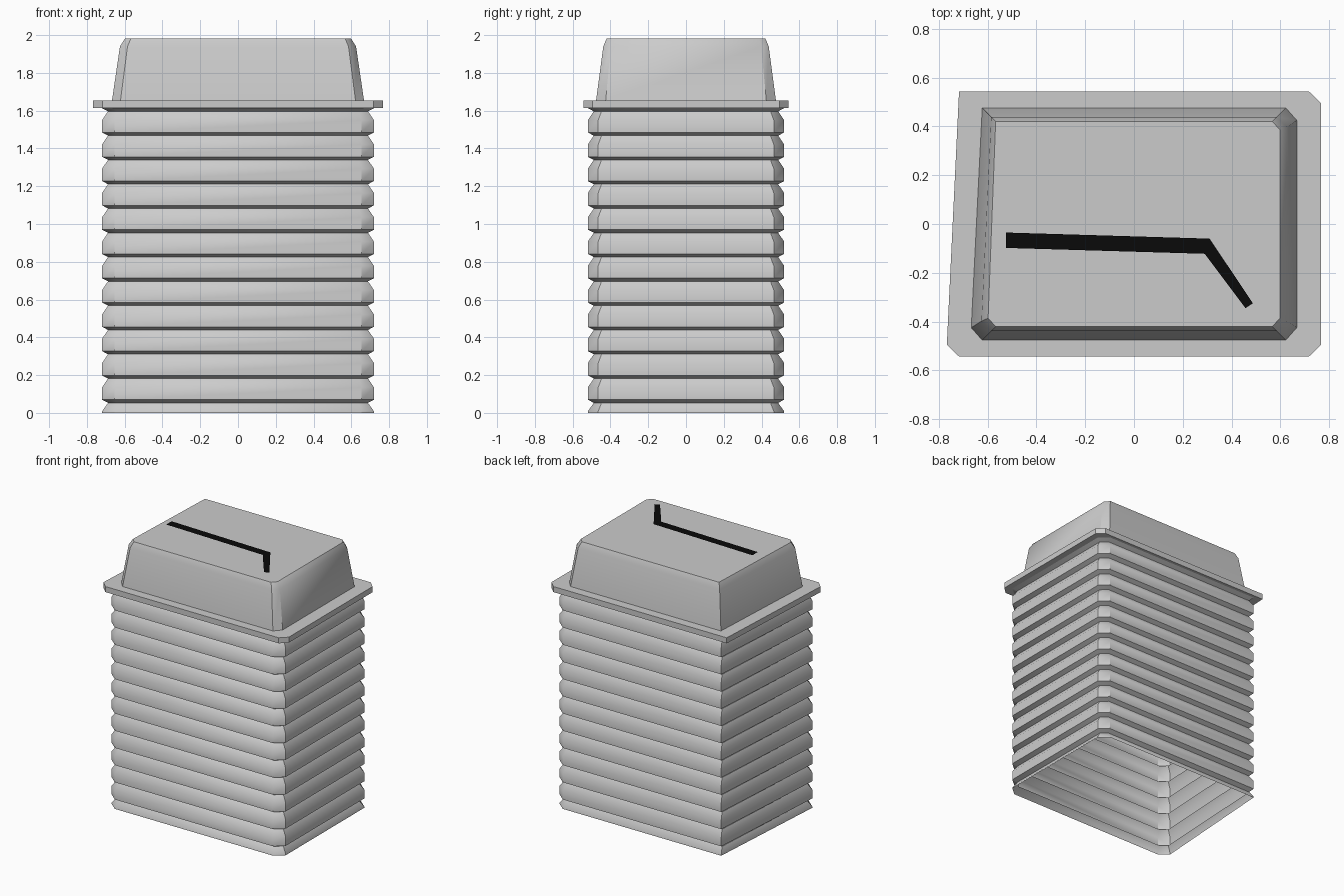
import bpy, bmesh, math

if "Cube" in bpy.data.objects:
    bpy.data.objects.remove(bpy.data.objects["Cube"])


def material(name, color):
    m = bpy.data.materials.new(name)
    m.use_nodes = True
    m.diffuse_color = color
    m.node_tree.nodes["Principled BSDF"].inputs["Base Color"].default_value = color
    return m


def outline(x, y, cx, cy):
    """Rectangle with three clipped corners; the back corner at -x is sharp."""
    return [(cx, -y), (x, -cy), (x, cy), (cx, y), (-cx, y), (-x, -cy), (-cx, -y)]


def loft(name, rings, mat, cap_top=False):
    """Skin a stack of (z, x, y, cx, cy) outlines."""
    bm = bmesh.new()
    loops = [[bm.verts.new((px, py, z)) for px, py in outline(*dims)]
             for z, *dims in rings]
    for low, high in zip(loops, loops[1:]):
        for i in range(len(low)):
            j = (i + 1) % len(low)
            bm.faces.new((low[i], low[j], high[j], high[i]))
    if cap_top:
        bm.faces.new(loops[-1])
    return finish(name, bm, mat)


def finish(name, bm, mat):
    mesh = bpy.data.meshes.new(name)
    bm.to_mesh(mesh)
    bm.free()
    mesh.materials.append(mat)
    ob = bpy.data.objects.new(name, mesh)
    bpy.context.collection.objects.link(ob)
    bpy.ops.object.select_all(action="DESELECT")
    ob.select_set(True)
    bpy.context.view_layer.objects.active = ob
    bpy.ops.object.shade_smooth_by_angle(angle=math.radians(38))
    return ob


grey = material("light_grey", (0.6, 0.6, 0.6, 1))
black = material("black", (0.003, 0.003, 0.003, 1))

# Ribbed hollow body, open underneath
WIDE = (0.72, 0.52, 0.655, 0.465)
NECK = (0.688, 0.488, 0.64, 0.447)
PITCH, RIBS = 0.1286, 12
rings = [(0, *WIDE), (0.008, *WIDE), (0.053, *NECK)]
for i in range(RIBS):
    z = 0.07 + i * PITCH
    rings += [(z, *WIDE), (z + 0.065, *WIDE), (z + 0.112, *NECK)]
flange_z = 0.07 + RIBS * PITCH
rings.append((flange_z, *WIDE))
loft("ribbed_body", rings, grey)

# Flat rim and tapered lid
FLANGE = (0.767, 0.543, 0.717, 0.495)
LID = (0.667, 0.476, 0.622, 0.425)
loft("rim", [(flange_z, *WIDE), (flange_z, *FLANGE), (1.655, *FLANGE),
             (1.655, *LID)], grey)
loft("lid", [(1.655, *LID), (1.94, 0.625, 0.438, 0.585, 0.398),
             (1.983, 0.598, 0.42, 0.567, 0.386)], grey, cap_top=True)

# Bent marking strip just above the lid
bm = bmesh.new()
pairs = [((-0.525, -0.035), (-0.525, -0.098)),
         ((0.31, -0.06), (0.29, -0.122)),
         ((0.487, -0.325), (0.457, -0.345))]
rows = [[bm.verts.new((x, y, 2)) for x, y in pair] for pair in pairs]
for a, b in zip(rows, rows[1:]):
    bm.faces.new((a[0], a[1], b[1], b[0]))
finish("marking_strip", bm, black)
